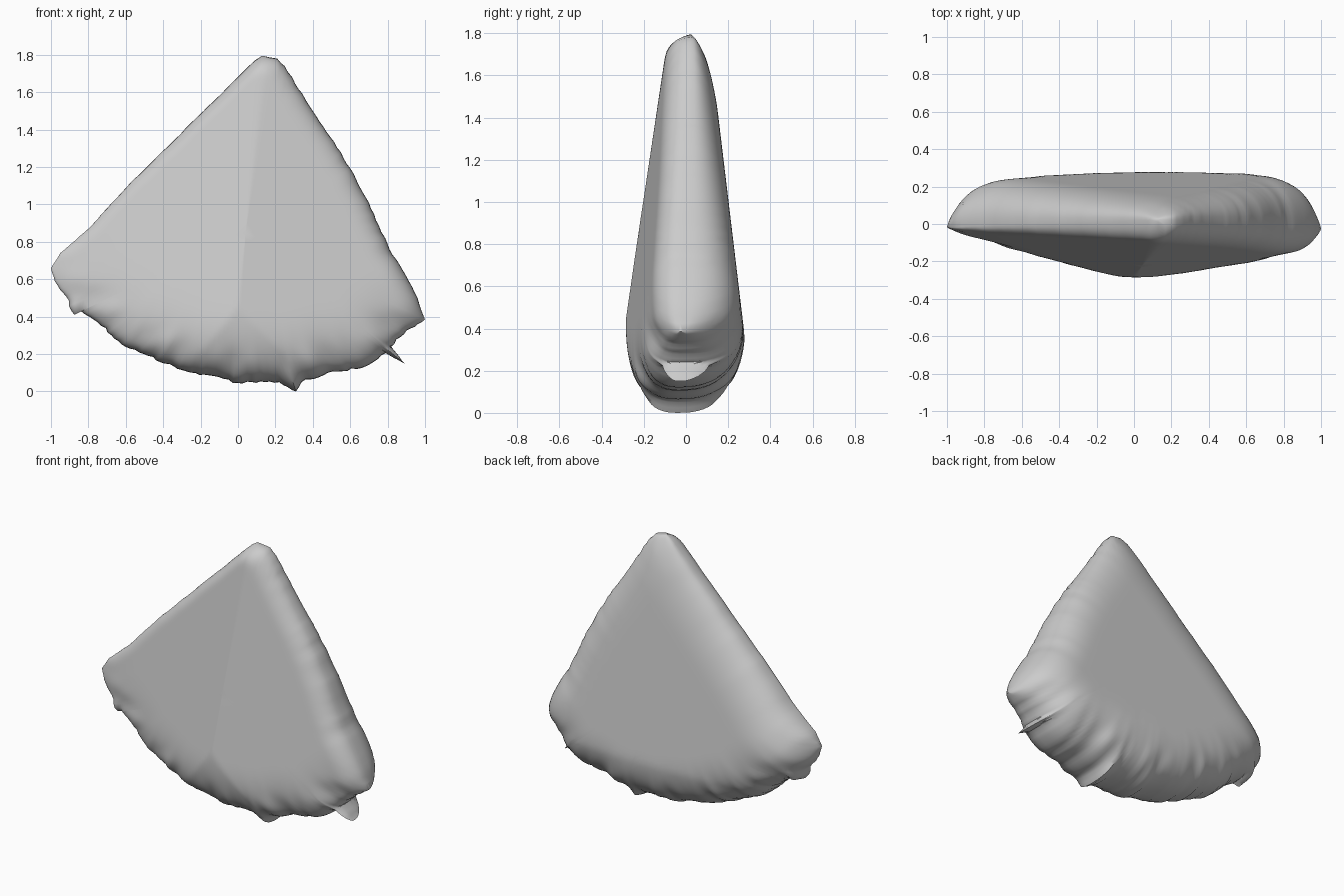
import bpy, bmesh, math, random
from mathutils import Vector

random.seed(4)
cube = bpy.data.objects.get("Cube")
if cube:
    bpy.data.objects.remove(cube)

# Outline of the wedge in x, z: two straight seams and a ragged curved hem
LEFT = [(0.13, 1.795), (0.09, 1.77), (-0.58, 1.11), (-0.8, 0.87), (-0.95, 0.74), (-1.0, 0.66)]
HEM = [(-1.0, 0.66), (-0.98, 0.59), (-0.92, 0.51), (-0.875, 0.41), (-0.84, 0.43), (-0.75, 0.37),
       (-0.62, 0.25), (-0.48, 0.19), (-0.3, 0.115), (-0.18, 0.09), (0.0, 0.045), (0.22, 0.05),
       (0.31, 0.0), (0.34, 0.05), (0.48, 0.1), (0.66, 0.125), (0.79, 0.205),
       (0.89, 0.15), (0.82, 0.24), (0.9, 0.325), (1.0, 0.385)]
RIGHT = [(1.0, 0.385), (0.96, 0.5), (0.88, 0.65), (0.81, 0.76), (0.7, 1.01), (0.55, 1.28),
         (0.4, 1.5), (0.25, 1.74), (0.21, 1.78), (0.13, 1.795)]
left, hem, right = ([Vector(p) for p in edge] for edge in (LEFT, HEM, RIGHT))
CENTRE = Vector((0.04, 0.85))
RINGS = 30


def resample(path, step, jitter):
    """Points along a path at even steps, keeping its corners."""
    out = []
    for a, b in zip(path, path[1:]):
        count = max(1, round((b - a).length / step))
        for i in range(count):
            p = a.lerp(b, i / count)
            if i:
                p += (CENTRE - p).normalized() * random.uniform(-jitter, jitter)
            out.append(p)
    return out + [path[-1]]


left = resample(left, 0.035, 0.002)
hem = resample(hem, 0.025, 0.007)
right = resample(right, 0.035, 0.004)
outline = left[:-1] + hem[:-1] + right[:-1]


def distance(p, path):
    best = 9.0
    for a, b in zip(path, path[1:]):
        ab = b - a
        t = max(0, min(1, (p - a).dot(ab) / ab.length_squared))
        best = min(best, (p - a - ab * t).length)
    return best


def rounding(d, radius):
    t = min(1, d / radius)
    return (1 - (1 - t) ** 2.5) ** 0.4


def plane(a, b, c):
    """Function giving y on the plane through three points."""
    a, b, c = Vector(a), Vector(b), Vector(c)
    n = (b - a).cross(c - a)
    return lambda p: a.y - (n.x * (p.x - a.x) + n.z * (p.y - a.z)) / n.y


# Two front panels meet in a shallow ridge; the back is one flat panel
ridge_top, ridge_foot = (0.13, -0.1, 1.7), (0, -0.285, 0.45)
front_left = plane(ridge_top, ridge_foot, (-0.97, -0.05, 0.64))
front_right = plane(ridge_top, ridge_foot, (0.84, -0.175, 0.42))


def depths(p):
    """Front and back y of the stuffed body at a point of the outline."""
    dl, dh, dr = distance(p, left), distance(p, hem), distance(p, right)
    middle = -0.04 + 0.035 * p.y
    angle = math.atan2(p.x - CENTRE.x, CENTRE.y - p.y)
    pucker = math.sin(angle * 17) + 0.6 * math.sin(angle * 29 + 1)
    pucker *= 0.006 * math.exp(-((dh - 0.09) / 0.07) ** 2) * min(1, dh / 0.05)
    front = max(front_left(p), front_right(p), -0.285)
    front = min(front, middle)
    back = 0.28 - 0.12 * max(0, p.y - 0.35)
    f = rounding(dl, 0.07) * rounding(dh, 0.38) * rounding(dr, 0.13)
    b = rounding(dl, 0.32) * rounding(dh, 0.38) * rounding(dr, 0.26)
    return (middle + (front - middle) * f - pucker,
            middle + (back - middle) * b + pucker)


# Stuffed wedge: concentric rings on both sides sharing the seam
bm = bmesh.new()
y0, y1 = depths(CENTRE)
poles = [bm.verts.new((CENTRE.x, y, CENTRE.y)) for y in (y0, y1)]
rings = [[], []]
for k in range(1, RINGS + 1):
    s = 1 - (1 - k / RINGS) ** 1.7
    pts = [CENTRE.lerp(p, s) for p in outline]
    ys = [depths(p) for p in pts]
    for side in (0, 1):
        if k == RINGS and side:
            rings[1].append(rings[0][-1])
        else:
            rings[side].append([bm.verts.new((p.x, y[side], p.y)) for p, y in zip(pts, ys)])
n = len(outline)
for side in (0, 1):
    for i in range(n):
        j = (i + 1) % n
        bm.faces.new((poles[side], rings[side][0][i], rings[side][0][j]))
        for a, b in zip(rings[side], rings[side][1:]):
            bm.faces.new((a[i], b[i], b[j], a[j]))
bmesh.ops.recalc_face_normals(bm, faces=bm.faces)

mesh = bpy.data.meshes.new("stuffed_wedge")
bm.to_mesh(mesh)
bm.free()
wedge = bpy.data.objects.new("stuffed_wedge", mesh)
bpy.context.collection.objects.link(wedge)

# Plain grey cloth
grey = bpy.data.materials.new("light_grey")
grey.use_nodes = True
colour = (0.6, 0.6, 0.6, 1)
grey.diffuse_color = colour
grey.node_tree.nodes["Principled BSDF"].inputs["Base Color"].default_value = colour
mesh.materials.append(grey)

bpy.ops.object.select_all(action="DESELECT")
wedge.select_set(True)
bpy.context.view_layer.objects.active = wedge
bpy.ops.object.shade_smooth_by_angle(angle=math.radians(50))
